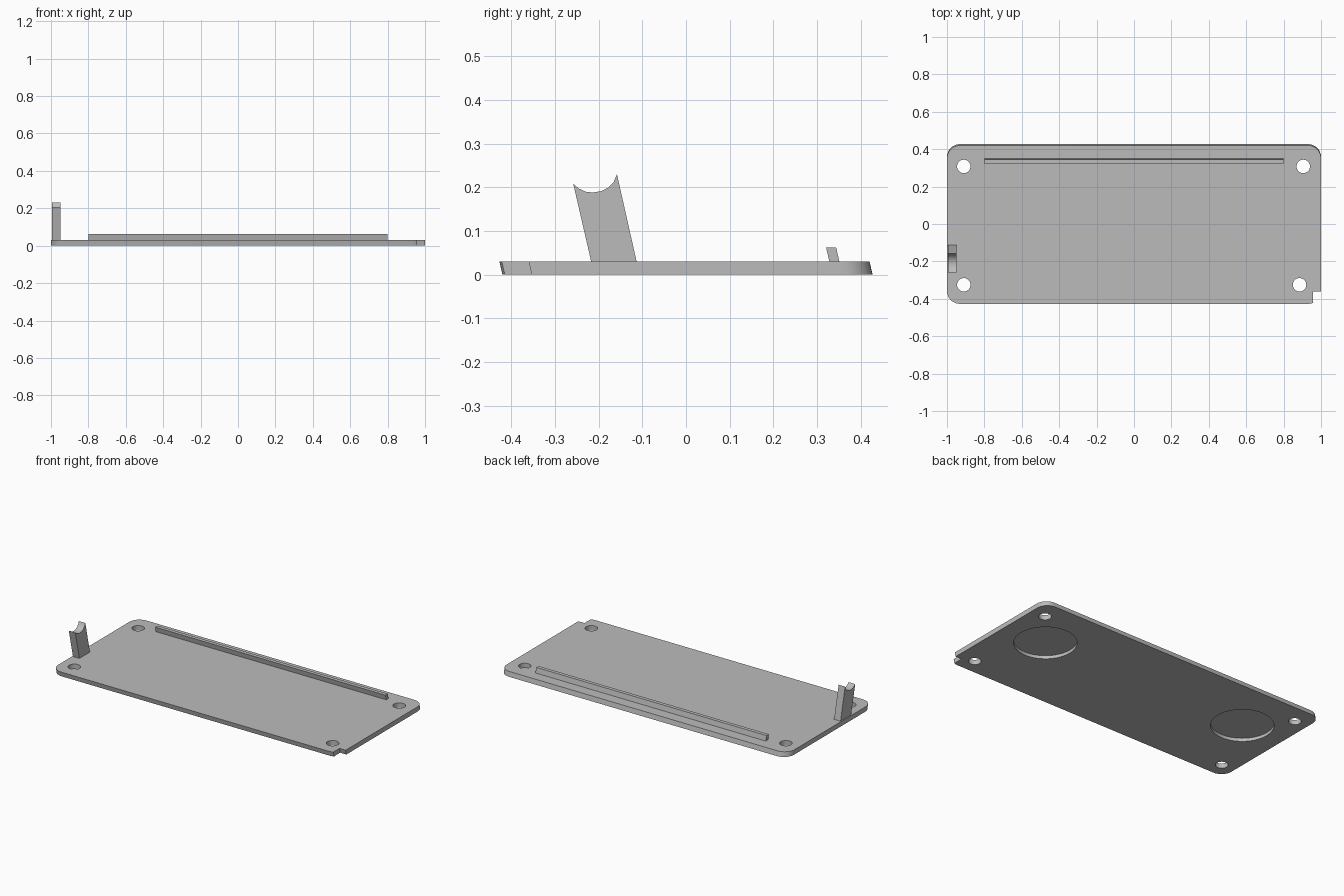
import bpy, bmesh, math

if "Cube" in bpy.data.objects:
    bpy.data.objects.remove(bpy.data.objects["Cube"], do_unlink=True)

LEAN = -0.23       # y shift per unit of height, shared by every part
THICK = 0.03       # plate thickness

grey = bpy.data.materials.new("plain grey")
grey.use_nodes = True
colour = (0.5, 0.5, 0.5, 1)
grey.diffuse_color = colour
grey.node_tree.nodes["Principled BSDF"].inputs["Base Color"].default_value = colour


def prism(name, points, offset):
    """Extrude a closed outline of 3D points along an offset."""
    bm = bmesh.new()
    base = bm.faces.new([bm.verts.new(p) for p in points])
    top = bmesh.ops.extrude_face_region(bm, geom=[base], use_keep_orig=True)["geom"]
    bmesh.ops.translate(bm, vec=offset,
                        verts=[g for g in top if isinstance(g, bmesh.types.BMVert)])
    bmesh.ops.recalc_face_normals(bm, faces=bm.faces)
    mesh = bpy.data.meshes.new(name)
    bm.to_mesh(mesh)
    bm.free()
    mesh.materials.append(grey)
    obj = bpy.data.objects.new(name, mesh)
    bpy.context.collection.objects.link(obj)
    return obj


def arc(cx, cy, r, start, end, steps, z=0.0):
    angles = [math.radians(start + (end - start) * i / steps) for i in range(steps + 1)]
    return [(cx + r * math.cos(a), cy + r * math.sin(a), z) for a in angles]


def activate(obj):
    bpy.ops.object.select_all(action="DESELECT")
    obj.select_set(True)
    bpy.context.view_layer.objects.active = obj


def cut_round(target, x, y, r, z0, z1, sides):
    """Cut a vertical round hole and discard the cutter."""
    cutter = prism("cutter", arc(x, y, r, 0, 360, sides, z0)[:-1], (0, 0, z1 - z0))
    cutter.hide_render = True
    mod = target.modifiers.new("hole", "BOOLEAN")
    mod.operation, mod.solver, mod.object = "DIFFERENCE", "EXACT", cutter
    activate(target)
    bpy.ops.object.modifier_apply(modifier=mod.name)
    bpy.data.objects.remove(cutter, do_unlink=True)


# Base plate: three rounded corners and one notched corner
R, Y0, Y1 = 0.07, -0.42, 0.427
NX, NY = 0.957, -0.353
outline = arc(1 - R, Y1 - R, R, 0, 90, 10)
outline += arc(R - 1, Y1 - R, R, 90, 180, 10)
outline += arc(R - 1, Y0 + R, R, 180, 270, 10)
notch_angle = 270 + math.degrees(math.asin((NX - 1 + R) / R))
outline += arc(1 - R, Y0 + R, R, 270, notch_angle, 3)
outline += [(NX, NY, 0), (1, NY, 0)]
plate = prism("base_plate", outline, (0, LEAN * THICK, THICK))

# Screw holes through the plate
for x, y in [(-0.91, 0.308), (0.905, 0.308), (-0.91, -0.325), (0.885, -0.325)]:
    cut_round(plate, x, y, 0.036, -0.1, 0.1, 32)

# Round foot recesses in the underside
for x in (-0.715, 0.715):
    cut_round(plate, x, 0.085, 0.177, -0.1, 0.02, 64)

# Long rib near the back edge
rib_height = 0.032
rib = prism("back_rib",
            [(-0.8, 0.328, THICK), (0.8, 0.328, THICK), (0.8, 0.351, THICK), (-0.8, 0.351, THICK)],
            (0, LEAN * rib_height, rib_height))

# Leaning post with a scooped top
profile = [(-0.113, THICK), (-0.158, 0.23), (-0.165, 0.213), (-0.178, 0.199), (-0.195, 0.191),
           (-0.213, 0.188), (-0.23, 0.19), (-0.245, 0.197), (-0.258, 0.208), (-0.217, THICK)]
post = prism("side_post", [(-0.995, y, z) for y, z in profile], (0.045, 0, 0))

for obj in (plate, rib, post):
    activate(obj)
    bpy.ops.object.shade_smooth_by_angle(angle=math.radians(30))
